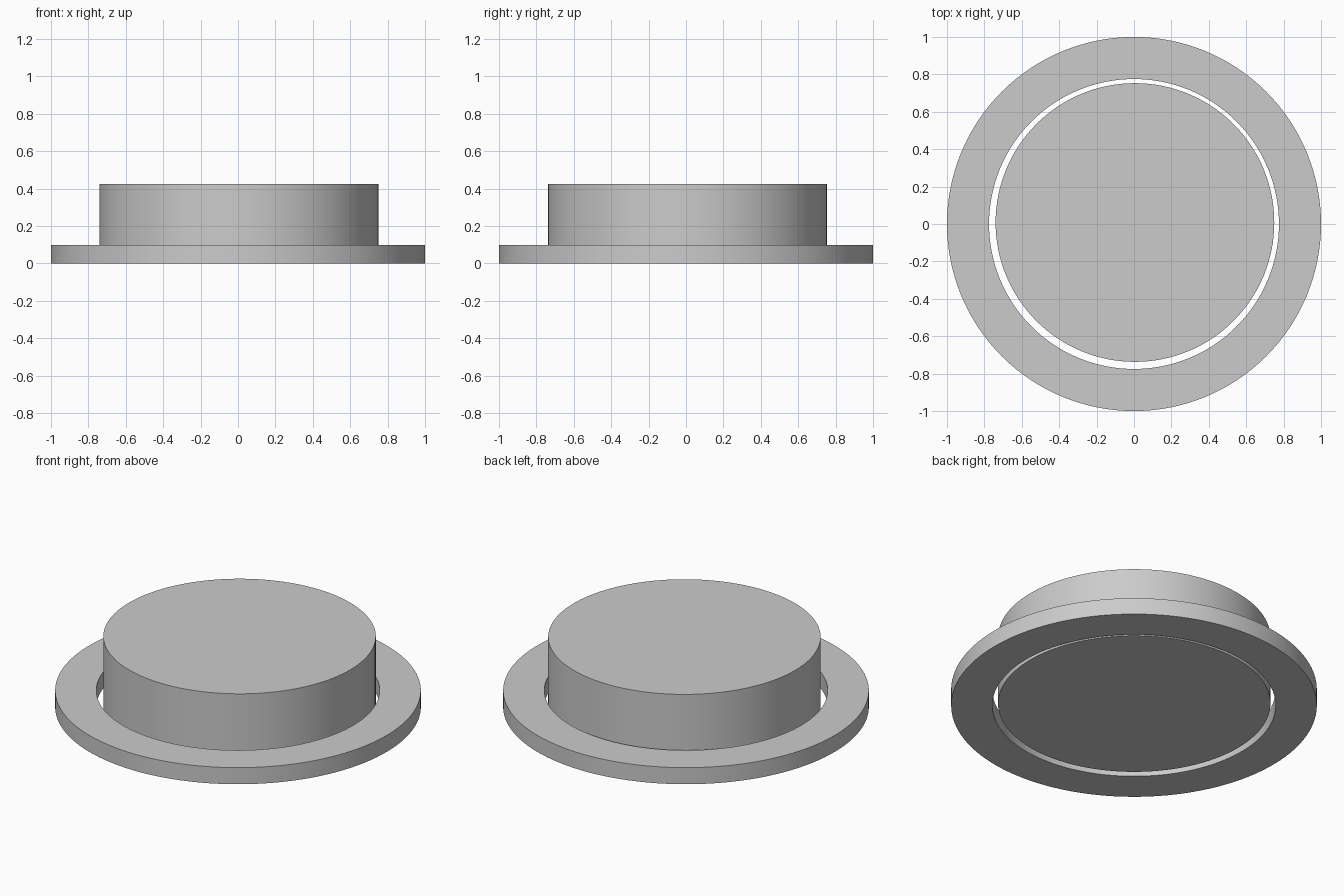
import bpy
import bmesh
import math

default_cube = bpy.data.objects.get("Cube")
if default_cube:
    bpy.data.objects.remove(default_cube, do_unlink=True)

SIDES = 128

grey = bpy.data.materials.new("light_grey")
grey.use_nodes = True
colour = (0.6, 0.6, 0.6, 1)
grey.diffuse_color = colour
grey.node_tree.nodes["Principled BSDF"].inputs["Base Color"].default_value = colour


def lathe(name, profile, closed, location):
    """Spin an (radius, height) profile around the vertical axis."""
    bm = bmesh.new()
    verts = [bm.verts.new((r, 0, z)) for r, z in profile]
    edges = [bm.edges.new(pair) for pair in zip(verts, verts[1:])]
    if closed:
        edges.append(bm.edges.new((verts[-1], verts[0])))
    bmesh.ops.spin(bm, geom=verts + edges, cent=(0, 0, 0), axis=(0, 0, 1),
                   angle=math.tau, steps=SIDES, use_merge=True)
    bmesh.ops.remove_doubles(bm, verts=bm.verts, dist=0.0001)
    if not closed:
        # Cap the open rims with single flat faces
        bmesh.ops.holes_fill(bm, edges=[e for e in bm.edges if e.is_boundary], sides=0)
    bmesh.ops.recalc_face_normals(bm, faces=bm.faces)
    mesh = bpy.data.meshes.new(name)
    bm.to_mesh(mesh)
    bm.free()
    mesh.materials.append(grey)
    obj = bpy.data.objects.new(name, mesh)
    obj.location = location
    bpy.context.collection.objects.link(obj)
    bpy.ops.object.select_all(action="DESELECT")
    obj.select_set(True)
    bpy.context.view_layer.objects.active = obj
    bpy.ops.object.shade_smooth_by_angle(angle=math.radians(30))
    return obj


# Flat outer ring with a clear hole
lathe("base_ring", [(0.775, 0), (1, 0), (1, 0.1), (0.775, 0.1)], True, (0, 0, 0))

# Solid round button, slightly off centre in the hole
lathe("button", [(0.745, 0.005), (0.745, 0.425)], False, (0.005, 0.008, 0))
